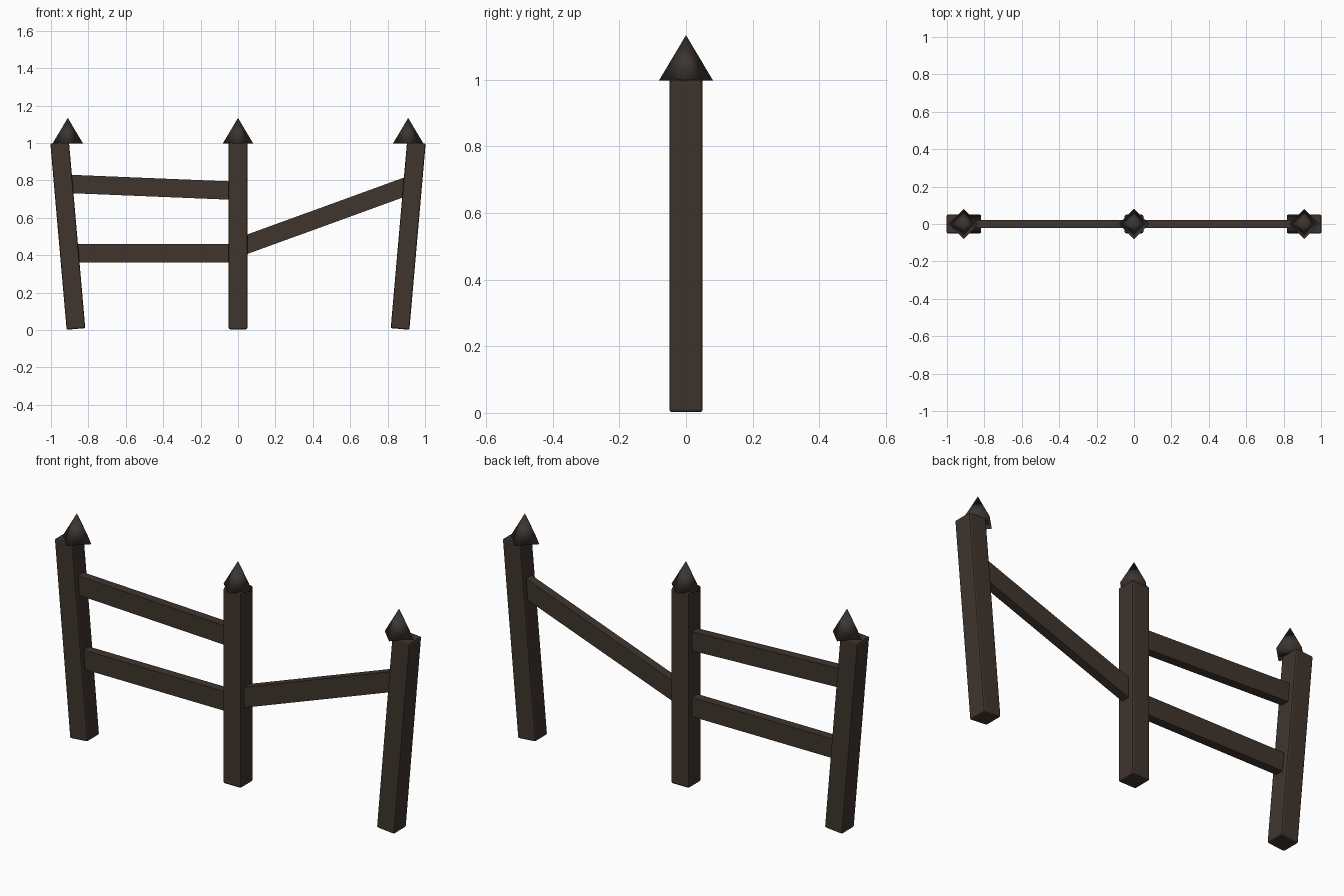
import bpy
from math import radians, atan2, hypot
from mathutils import Vector

if "Cube" in bpy.data.objects:
    bpy.data.objects.remove(bpy.data.objects["Cube"])


def material(name, rgb):
    m = bpy.data.materials.new(name)
    m.diffuse_color = (*rgb, 1)
    m.use_nodes = True
    m.node_tree.nodes["Principled BSDF"].inputs["Base Color"].default_value = m.diffuse_color
    return m


wood = material("dark_wood", (0.05, 0.035, 0.027))
iron = material("dark_cap", (0.045, 0.036, 0.03))


def box(name, loc, size, tilt, bevel=0):
    bpy.ops.mesh.primitive_cube_add(size=1, location=loc)
    o = bpy.context.object
    o.name = name
    o.scale = size
    bpy.ops.object.transform_apply(location=False, rotation=False, scale=True)
    o.rotation_euler.y = tilt
    o.data.materials.append(wood)
    if bevel:
        b = o.modifiers.new("Bevel", "BEVEL")
        b.width = bevel
        b.segments = 2
    return o


def rail(name, a, b):
    # board between two (x, z) points
    a, b = Vector(a), Vector(b)
    d, mid = b - a, (a + b) / 2
    box(name, (mid.x, 0, mid.y), (d.length, 0.045, 0.098), -atan2(d.y, d.x))


# Posts with upright pointed caps; outer posts lean outward
for side, x, tilt in (("left", -0.91, -5), ("middle", 0, 0), ("right", 0.91, 5)):
    box(side + "_post", (x, 0, 0.504), (0.1, 0.1, 1.0), radians(tilt), 0.008)
    bpy.ops.mesh.primitive_cone_add(vertices=4, radius1=0.081, radius2=0,
                                    depth=0.136, location=(x, 0, 1.066))
    cap = bpy.context.object
    cap.name = side + "_cap"
    cap.data.materials.append(iron)
    bpy.ops.object.shade_smooth()

# Rails, the right one slipped down at the middle post
rail("lower_rail", (-0.90, 0.41), (-0.02, 0.41))
rail("upper_rail", (-0.92, 0.782), (-0.02, 0.745))
rail("slipped_rail", (0.02, 0.448), (0.92, 0.775))
